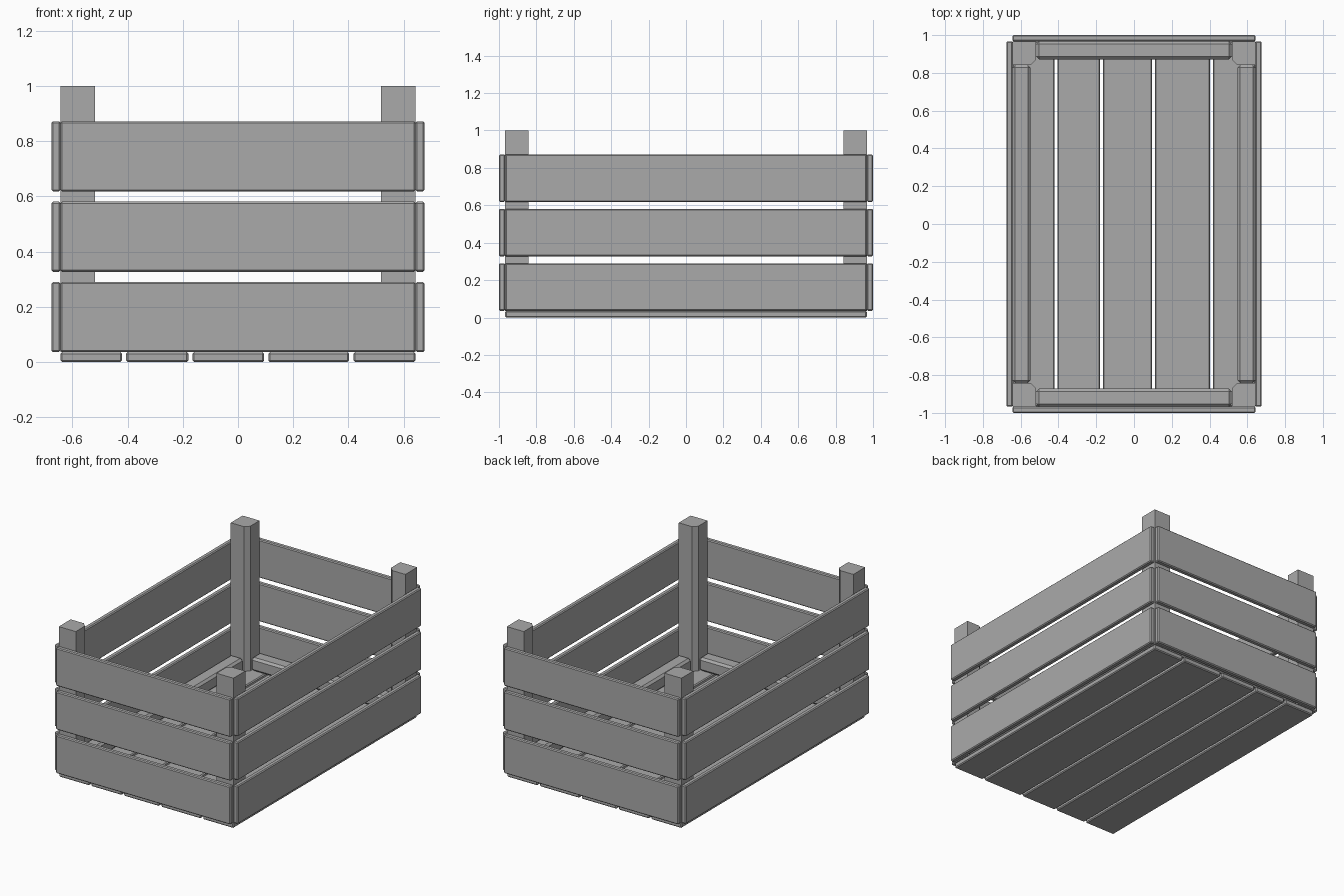
import bpy
import bmesh

cube = bpy.data.objects.get("Cube")
if cube:
    bpy.data.objects.remove(cube, do_unlink=True)

wood = bpy.data.materials.new("grey_wood")
wood.use_nodes = True
grey = (0.4, 0.4, 0.4, 1)
wood.diffuse_color = grey
wood.node_tree.nodes["Principled BSDF"].inputs["Base Color"].default_value = grey


def board(name, x, y, z, bevel=0.006, chamfer=None):
    """Box between the given ranges; chamfer is the (x, y) side of a cut upright edge."""
    bm = bmesh.new()
    bmesh.ops.create_cube(bm, size=1)
    for v in bm.verts:
        for i, (low, high) in enumerate((x, y, z)):
            v.co[i] = high if v.co[i] > 0 else low
    edges = bm.edges[:]
    if chamfer:
        cx, cy = x[chamfer[0] > 0], y[chamfer[1] > 0]
        edges = [e for e in edges if all(
            abs(v.co.x - cx) < 1e-4 and abs(v.co.y - cy) < 1e-4 for v in e.verts)]
    bmesh.ops.bevel(bm, geom=edges, offset=bevel, segments=1, affect='EDGES')
    mesh = bpy.data.meshes.new(name)
    bm.to_mesh(mesh)
    bm.free()
    mesh.materials.append(wood)
    obj = bpy.data.objects.new(name, mesh)
    bpy.context.collection.objects.link(obj)


def span(side, inner, outer):
    return tuple(sorted((side * inner, side * outer)))


HALF_X, HALF_Y = 0.643, 0.967    # inside faces of the wall slats
WALL, FLOOR = 0.033, 0.036       # slat thicknesses
POST = 0.125

# Floor slats
for low, high in ((-0.643, -0.42), (-0.405, -0.18), (-0.165, 0.095),
                  (0.11, 0.402), (0.418, 0.643)):
    board("floor_slat", (low, high), (-HALF_Y, HALF_Y), (0, FLOOR))

# Wall slats in three rows
for z in (0.036, 0.327, 0.618):
    rows = (z, z + 0.254)
    for s, end, side in ((-1, "front", "right"), (1, "back", "left")):
        board(end + "_slat", (-HALF_X, HALF_X), span(s, HALF_Y, HALF_Y + WALL), rows)
        board(side + "_slat", span(s, HALF_X, HALF_X + WALL), (-HALF_Y, HALF_Y), rows)

# Corner posts with the inner edge cut off
for sx, side in ((-1, "right"), (1, "left")):
    for sy, end in ((-1, "front"), (1, "back")):
        board(f"{end}_{side}_post", span(sx, HALF_X - POST, HALF_X),
              span(sy, HALF_Y - POST, HALF_Y), (FLOOR, 1), 0.028, (-sx, -sy))

# Bottom rails between the posts
rail_z = (FLOOR, 0.125)
for s, end, side in ((-1, "front", "right"), (1, "back", "left")):
    board(end + "_rail", (POST - HALF_X, HALF_X - POST),
          span(s, HALF_Y - 0.095, HALF_Y), rail_z, 0.014)
    board(side + "_rail", span(s, HALF_X - 0.095, HALF_X),
          (POST - HALF_Y, HALF_Y - POST), rail_z, 0.014)
